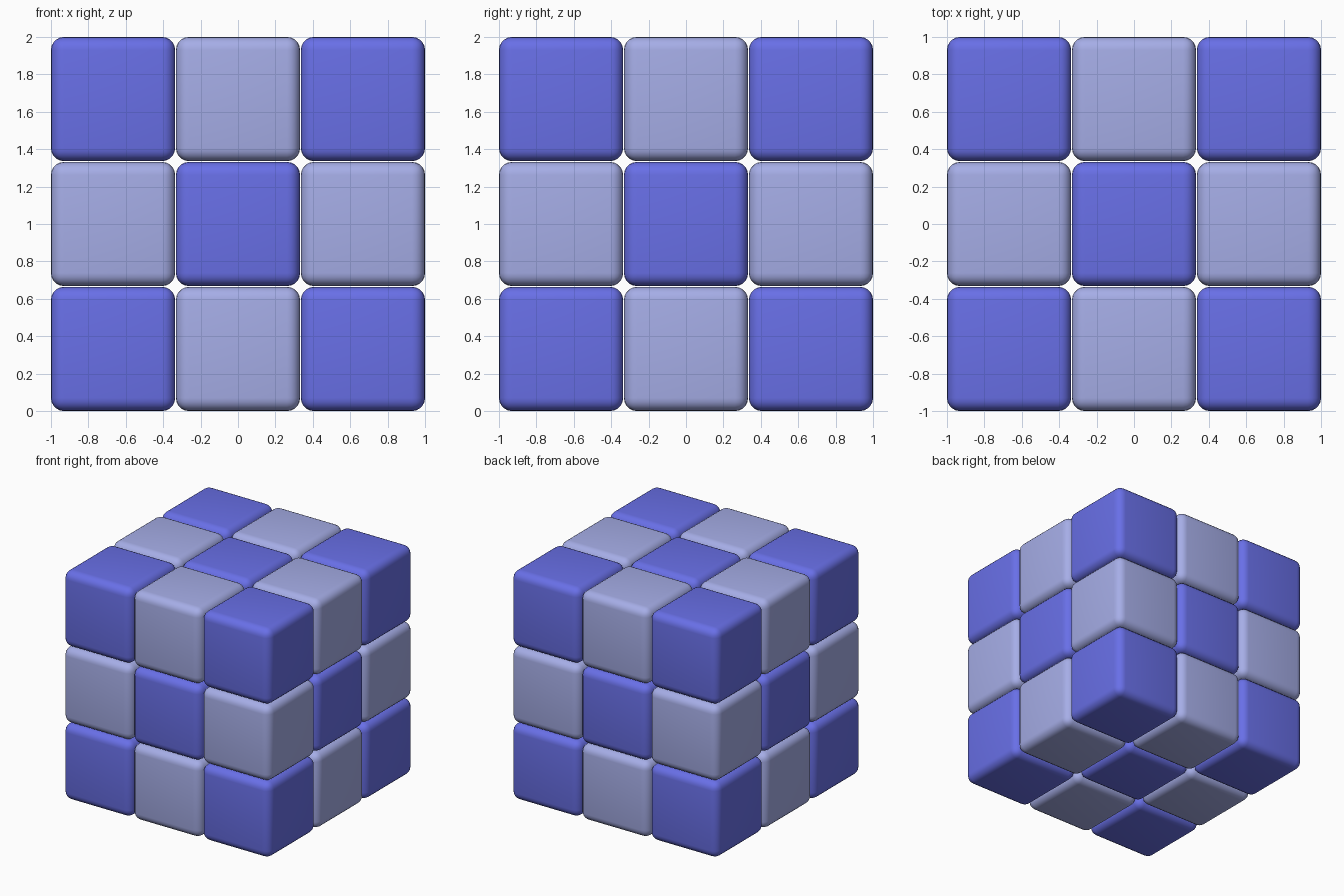
import bpy
import bmesh

if "Cube" in bpy.data.objects:
    bpy.data.objects.remove(bpy.data.objects["Cube"])

SIZE = 0.664      # edge of one small cube
PITCH = 0.668     # spacing between cube centres
RADIUS = 0.07     # rounded edge radius


def material(name, color):
    m = bpy.data.materials.new(name)
    m.diffuse_color = (*color, 1)
    m.use_nodes = True
    m.node_tree.nodes["Principled BSDF"].inputs["Base Color"].default_value = m.diffuse_color
    return m


blue = material("deep_blue", (0.14, 0.16, 0.80))
pale = material("pale_blue", (0.38, 0.42, 0.80))


# One rounded cube mesh per colour, shared by all its copies
def rounded_cube(name, mat):
    bm = bmesh.new()
    bmesh.ops.create_cube(bm, size=SIZE)
    bmesh.ops.bevel(bm, geom=bm.edges[:], offset=RADIUS, segments=5,
                    profile=0.5, affect='EDGES')
    flat = SIZE / 2 - 1e-4
    for f in bm.faces:
        f.smooth = True
    mesh = bpy.data.meshes.new(name)
    bm.to_mesh(mesh)
    bm.free()
    mesh.materials.append(mat)
    return mesh


meshes = [rounded_cube("blue_block", blue), rounded_cube("pale_block", pale)]

# 3 x 3 x 3 grid of blocks in a checker pattern, blue at the corners
for x in range(3):
    for y in range(3):
        for z in range(3):
            mesh = meshes[(x + y + z) % 2]
            block = bpy.data.objects.new(mesh.name, mesh)
            block.location = ((x - 1) * PITCH, (y - 1) * PITCH,
                              z * PITCH + SIZE / 2)
            bpy.context.collection.objects.link(block)
